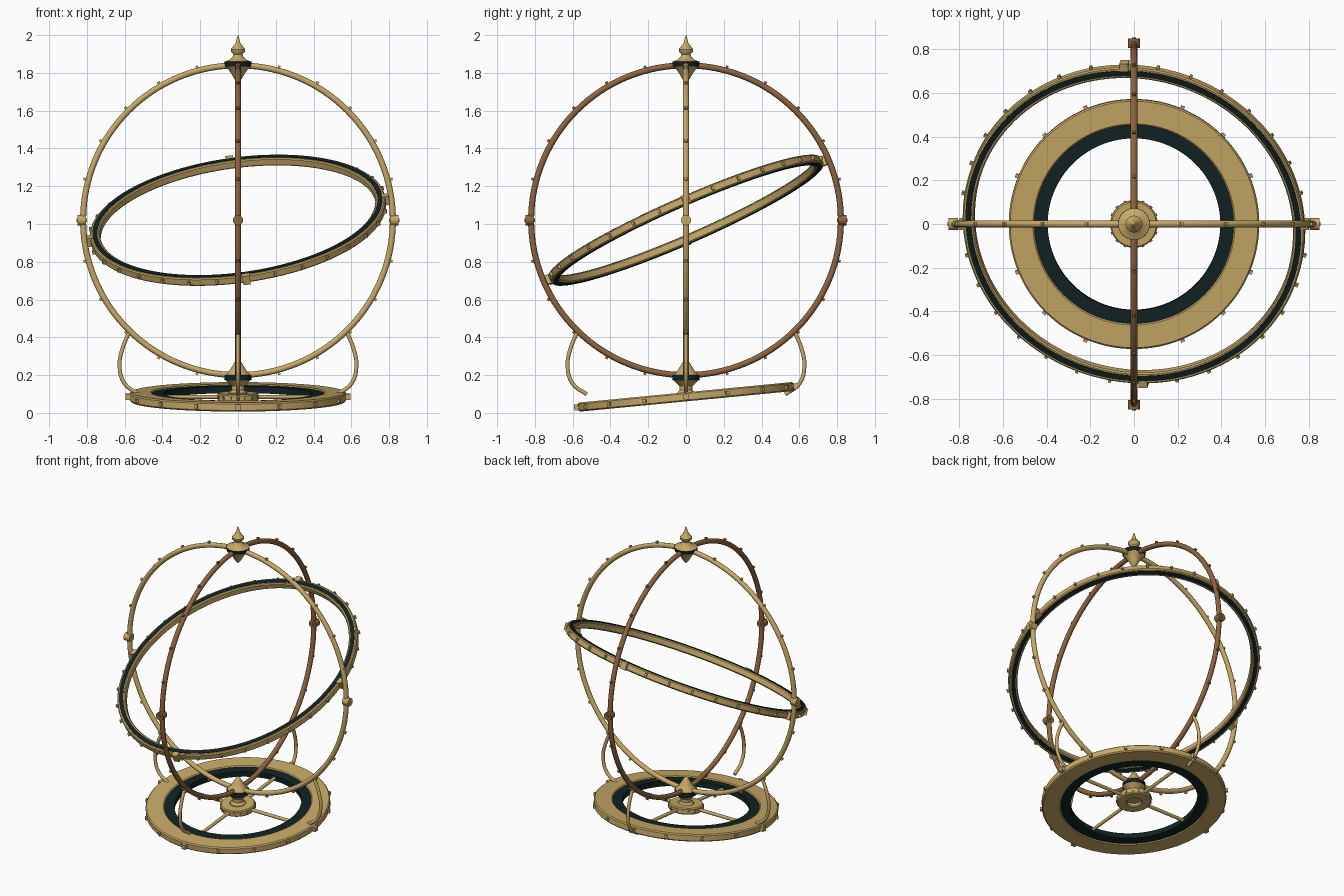
import bpy, bmesh
from math import radians, tau, cos, sin
from mathutils import Matrix, Vector

if "Cube" in bpy.data.objects:
    bpy.data.objects.remove(bpy.data.objects["Cube"])


def material(name, rgb):
    m = bpy.data.materials.new(name)
    m.use_nodes = True
    m.diffuse_color = (*rgb, 1)
    m.node_tree.nodes["Principled BSDF"].inputs["Base Color"].default_value = (*rgb, 1)
    return m


GOLD = material("brass", (0.58, 0.40, 0.14))
BROWN = material("bronze", (0.27, 0.13, 0.05))
DARK = material("dark enamel", (0.006, 0.016, 0.017))

CENTRE = 1.02      # height of the sphere centre
RADIUS = 0.82      # radius of the standing rings


def finish(name, bm, mat, loc=(0, 0, 0), rot=(0, 0, 0)):
    bmesh.ops.recalc_face_normals(bm, faces=bm.faces)
    mesh = bpy.data.meshes.new(name)
    bm.to_mesh(mesh)
    bm.free()
    mesh.materials.append(mat)
    ob = bpy.data.objects.new(name, mesh)
    bpy.context.collection.objects.link(ob)
    ob.location = loc
    ob.rotation_euler = [radians(a) for a in rot]
    bpy.ops.object.select_all(action="DESELECT")
    ob.select_set(True)
    bpy.context.view_layer.objects.active = ob
    bpy.ops.object.shade_smooth_by_angle(angle=radians(35))
    return ob


def lathe(name, profile, mat, closed=False, steps=96, **place):
    """Spin a (radius, height) profile around z."""
    bm = bmesh.new()
    verts = [bm.verts.new((r, 0, z)) for r, z in profile]
    pairs = list(zip(verts, verts[1:])) + ([(verts[-1], verts[0])] if closed else [])
    edges = [bm.edges.new(p) for p in pairs]
    bmesh.ops.spin(bm, geom=verts + edges, axis=(0, 0, 1), cent=(0, 0, 0),
                   angle=tau, steps=steps, use_duplicate=False)
    bmesh.ops.remove_doubles(bm, verts=bm.verts, dist=1e-5)
    return finish(name, bm, mat, **place)


def band(name, r0, r1, h, mat, bevel=0.0, **place):
    """Flat ring with chamfered edges."""
    b, z = bevel, h / 2
    if b:
        pts = [(r0 + b, -z), (r1 - b, -z), (r1, b - z), (r1, z - b),
               (r1 - b, z), (r0 + b, z), (r0, z - b), (r0, b - z)]
    else:
        pts = [(r0, -z), (r1, -z), (r1, z), (r0, z)]
    return lathe(name, pts, mat, True, 128, **place)


def studs(name, count, r, size, mat, skip=0, only=False, **place):
    """Small blocks around a ring; skip leaves out every quarter."""
    bm = bmesh.new()
    for i in range(count):
        if skip and i % skip == 0:
            continue
        m = (Matrix.Rotation(tau * i / count, 4, "Z") @ Matrix.Translation((r, 0, 0))
             @ Matrix.Diagonal((*size, 1)))
        bmesh.ops.create_cube(bm, size=1, matrix=m)
    return finish(name, bm, mat, **place)


def pivots(name, mat, **place):
    """Round bosses with a pin at both sides of a standing ring."""
    bm = bmesh.new()
    for side in (-1, 1):
        for r, depth, off in ((0.027, 0.045, 0.827), (0.009, 0.054, 0.827)):
            m = Matrix.Translation((side * off, 0, 0)) @ Matrix.Rotation(tau / 4, 4, "Y")
            bmesh.ops.create_cone(bm, cap_ends=True, segments=24, radius1=r,
                                  radius2=r, depth=depth, matrix=m)
    return finish(name, bm, mat, **place)


# Two standing rings with degree studs and side pivots
tube = [(RADIUS + 0.016 * cos(tau * i / 12), 0.016 * sin(tau * i / 12)) for i in range(12)]
for label, mat, turn in (("cross", GOLD, 0), ("meridian", BROWN, 90)):
    place = dict(loc=(0, 0, CENTRE), rot=(90, 0, turn))
    lathe(label + "_ring", tube, mat, True, 128, **place)
    studs(label + "_ring_studs", 24, 0.836, (0.022, 0.014, 0.014), mat, 6, **place)
    pivots(label + "_ring_pivots", mat, **place)

# Tilted inner ring with enamel inlays, studs and quarter blocks
tilt = dict(loc=(0, 0, CENTRE), rot=(23.5, -8, 0))
band("tilted_ring", 0.735, 0.788, 0.044, GOLD, 0.006, **tilt)
band("tilted_ring_inlay", 0.748, 0.774, 0.050, DARK, **tilt)
studs("tilted_ring_studs", 32, 0.79, (0.024, 0.013, 0.02), GOLD, 8, **tilt)
studs("tilted_ring_blocks", 4, 0.79, (0.036, 0.04, 0.05), GOLD, **tilt)

# Top finial
lathe("top_finial", [(0, 2.0), (0.006, 1.985), (0.013, 1.957), (0.026, 1.94), (0.038, 1.925),
                     (0.036, 1.912), (0.024, 1.898), (0.028, 1.885), (0.045, 1.87),
                     (0.073, 1.858), (0, 1.858)], GOLD, steps=48)
lathe("top_collar", [(0, 1.859), (0.073, 1.859), (0.07, 1.835), (0, 1.835)], DARK, steps=48)
lathe("top_drop", [(0, 1.836), (0.067, 1.836), (0.048, 1.815), (0.032, 1.79),
                   (0.018, 1.765), (0, 1.745)], GOLD, steps=48)

# Bottom spike, collar and stem
lathe("bottom_spike", [(0, 0.29), (0.018, 0.268), (0.032, 0.245), (0.048, 0.22),
                       (0.067, 0.2), (0, 0.2)], GOLD, steps=48)
lathe("bottom_collar", [(0, 0.201), (0.07, 0.201), (0.073, 0.175), (0, 0.175)], DARK, steps=48)
lathe("stem", [(0, 0.176), (0.071, 0.176), (0.05, 0.158), (0.035, 0.142), (0.034, 0.12),
               (0.048, 0.105), (0.05, 0.085), (0, 0.085)], GOLD, steps=48)

# Tilted base: rim, enamel band, hub and spokes
base = dict(loc=(0, 0, 0.085), rot=(5.5, 0, 0))
band("base_rim", 0.455, 0.573, 0.048, GOLD, 0.007, **base)
band("base_enamel_band", 0.395, 0.458, 0.036, DARK, **base)
studs("base_studs", 16, 0.573, (0.026, 0.018, 0.02), GOLD, 4, **base)
studs("base_blocks", 4, 0.58, (0.03, 0.03, 0.032), GOLD, **base)
band("hub", 0.045, 0.108, 0.042, GOLD, 0.006, **base)
studs("hub_studs", 16, 0.108, (0.01, 0.012, 0.016), GOLD, **base)

bm = bmesh.new()
for i in range(4):
    m = (Matrix.Rotation(tau * i / 4, 4, "Z") @ Matrix.Translation((0.25, 0, 0))
         @ Matrix.Rotation(tau / 4, 4, "Y"))
    bmesh.ops.create_cone(bm, cap_ends=True, segments=12, radius1=0.011,
                          radius2=0.011, depth=0.33, matrix=m)
finish("spokes", bm, GOLD, **base)

# Four curved support arms
arm_path = [(0.575, 0.43), (0.61, 0.345), (0.627, 0.25), (0.6, 0.155), (0.525, 0.098)]
for i, label in enumerate(("left", "back", "right", "front")):
    curve = bpy.data.curves.new(label + "_arm", "CURVE")
    curve.dimensions = "3D"
    curve.bevel_depth = 0.011
    curve.bevel_resolution = 3
    curve.resolution_u = 8
    curve.use_fill_caps = True
    spline = curve.splines.new("BEZIER")
    spline.bezier_points.add(len(arm_path) - 1)
    for p, (x, z) in zip(spline.bezier_points, arm_path):
        p.co = Vector((x, 0, z))
        p.handle_left_type = p.handle_right_type = "AUTO"
    curve.materials.append(GOLD)
    arm = bpy.data.objects.new(label + "_arm", curve)
    arm.rotation_euler.z = tau * i / 4
    bpy.context.collection.objects.link(arm)
